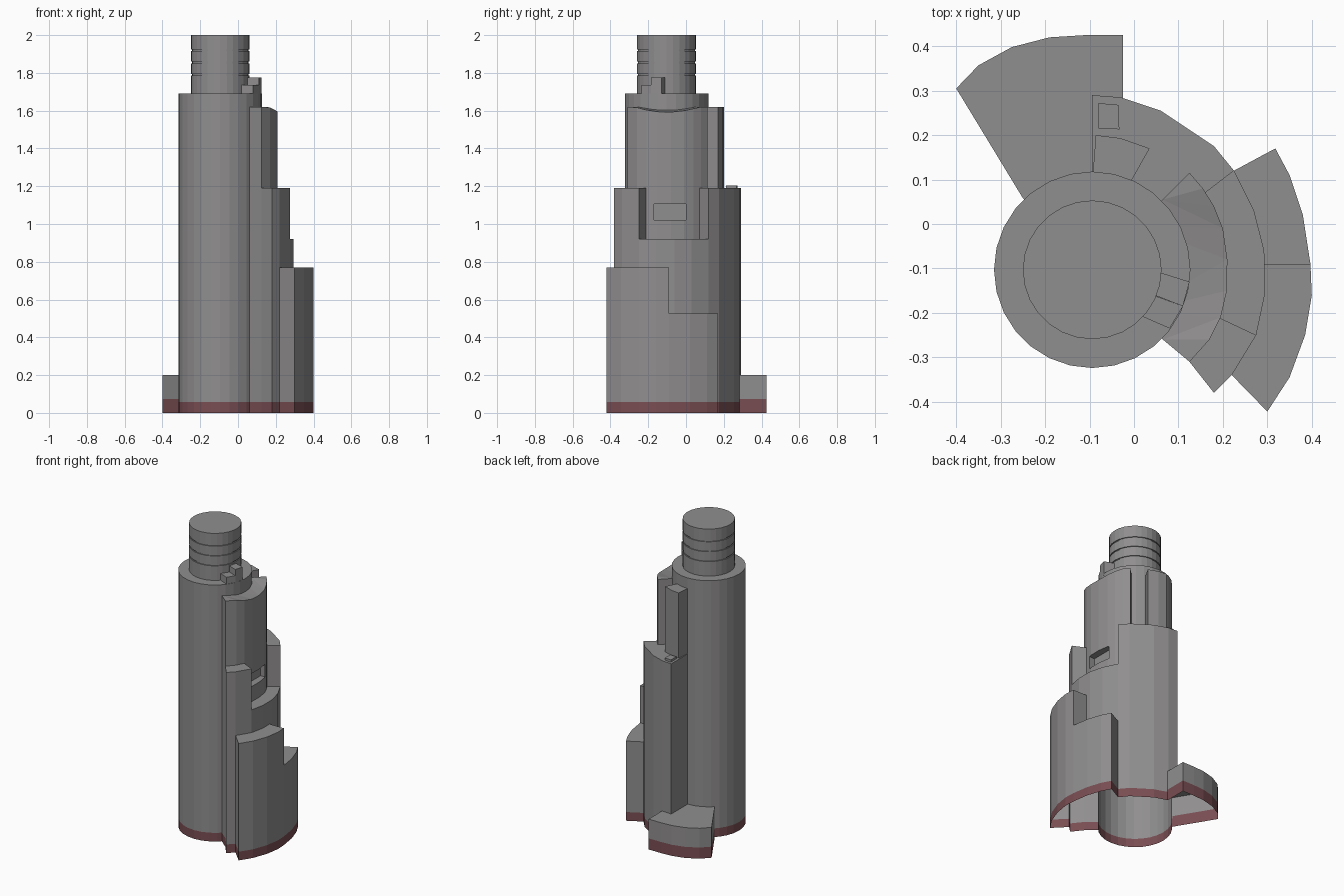
import bpy, bmesh, math
from mathutils import Vector

if "Cube" in bpy.data.objects:
    bpy.data.objects.remove(bpy.data.objects["Cube"], do_unlink=True)

CX, CY = -0.094, -0.103
ROOF = 1.69


def material(name, rgb):
    m = bpy.data.materials.new(name)
    m.use_nodes = True
    m.diffuse_color = (*rgb, 1)
    m.node_tree.nodes["Principled BSDF"].inputs["Base Color"].default_value = (*rgb, 1)
    return m


grey = material("stone grey", (0.28, 0.272, 0.272))
red = material("base dark red", (0.19, 0.075, 0.085))


def add_object(name, bm):
    bmesh.ops.recalc_face_normals(bm, faces=bm.faces)
    mesh = bpy.data.meshes.new(name)
    bm.to_mesh(mesh)
    bm.free()
    mesh.materials.append(grey)
    ob = bpy.data.objects.new(name, mesh)
    bpy.context.collection.objects.link(ob)
    return ob


def prism(name, outline, z0, z1, dip=None):
    """Upright block from a plan outline; dip lowers chosen top corners."""
    bm = bmesh.new()
    base = bm.faces.new([bm.verts.new((x, y, z0)) for x, y in outline])
    new = bmesh.ops.extrude_face_region(bm, geom=[base])["geom"]
    for v in new:
        if isinstance(v, bmesh.types.BMVert):
            v.co.z = z1 - (dip(v.co) if dip else 0)
    if dip:
        bmesh.ops.triangulate(bm, faces=bm.faces)
    return add_object(name, bm)


def circle(r, n=28):
    return [(CX + r * math.cos(2 * math.pi * i / n),
             CY + r * math.sin(2 * math.pi * i / n)) for i in range(n)]


# Main shaft and the stepped wings wrapped around it
body = prism("tower_body", circle(0.221), -0.1, ROOF)
wings = [
    ("inner_wing", 1.62, [(0, -0.2), (0.065, -0.26), (0.125, -0.31), (0.17, -0.26),
                          (0.195, -0.21), (0.209, -0.15), (0.21, -0.08), (0.2, -0.01),
                          (0.18, 0.04), (0.155, 0.08), (0.125, 0.115), (0.065, 0.055), (0, 0)]),
    ("back_pier", 1.62, [(-0.08, 0.05), (-0.092, 0.12), (-0.086, 0.2), (-0.03, 0.193),
                         (0.035, 0.17), (-0.01, 0.09)]),
    ("back_wing", 1.19, [(-0.095, 0), (-0.095, 0.29), (-0.03, 0.285), (0.06, 0.255),
                         (0.18, 0.175), (0.225, 0.12), (0.16, 0.07), (0.1, 0.02)]),
    ("front_wing", 1.19, [(0.1, -0.2), (0.124, -0.309), (0.18, -0.38), (0.22, -0.34),
                          (0.275, -0.25), (0.19, -0.21)]),
    ("ledge", 0.92, [(0.1, -0.22), (0.2, -0.28), (0.275, -0.25), (0.294, -0.16),
                     (0.293, -0.06), (0.27, 0.03), (0.225, 0.12), (0.15, 0.09)]),
    ("outer_wing", 0.77, [(0.2, -0.3), (0.22, -0.34), (0.3, -0.422), (0.35, -0.345),
                          (0.385, -0.25), (0.4, -0.16), (0.397, -0.09), (0.25, -0.09)]),
    ("outer_low_wing", 0.525, [(0.2, -0.12), (0.3, -0.13), (0.397, -0.09), (0.38, 0.02),
                               (0.35, 0.11), (0.318, 0.17), (0.225, 0.12), (0.18, 0.08)]),
    ("back_porch", 0.2, [(-0.2, 0), (-0.25, 0.058), (-0.4, 0.305), (-0.35, 0.357),
                         (-0.275, 0.398), (-0.19, 0.42), (-0.11, 0.425), (-0.025, 0.425),
                         (-0.025, 0.25), (-0.07, 0.05)]),
]


def combine(tool, operation):
    mod = body.modifiers.new(tool.name, "BOOLEAN")
    mod.operation = operation
    mod.solver = "EXACT"
    mod.object = tool
    tool.hide_render = True


tools = []
for i, (name, top, outline) in enumerate(wings):
    scoop = None
    if name == "inner_wing":
        scoop = lambda co: 0.028 * max(0, 1 - (abs(co.y + 0.1) / 0.17) ** 2) * (co.x > 0.1)
    tools.append(prism(name, outline, -0.11 - 0.01 * i, top, scoop))
    combine(tools[-1], "UNION")

# Recessed window
window = [(0.165, -0.17), (0.3, -0.17), (0.3, 0), (0.165, 0)]
tools.append(prism("window_cutter", window, 1.02, 1.105))
combine(tools[-1], "DIFFERENCE")

# Bake the joined shell and drop the helpers
bpy.context.view_layer.update()
baked = body.evaluated_get(bpy.context.evaluated_depsgraph_get())
bm = bmesh.new()
bm.from_mesh(baked.to_mesh())
body.modifiers.clear()
for tool in tools:
    bpy.data.objects.remove(tool, do_unlink=True)


def slice_at(z, clear=False):
    bmesh.ops.bisect_plane(bm, geom=bm.verts[:] + bm.edges[:] + bm.faces[:],
                           plane_co=(0, 0, z), plane_no=(0, 0, 1), clear_inner=clear)


# Open underside, then the red base band, taller on the porch
body.data.materials.append(red)
slice_at(0, clear=True)
slice_at(0.057)
slice_at(0.073)
for f in bm.faces:
    c = f.calc_center_median()
    porch = c.x < -0.02 and c.y > 0.06 and (c.xy - Vector((CX, CY))).length > 0.225
    f.material_index = int(c.z < (0.073 if porch else 0.057))
bm.to_mesh(body.data)
bm.free()

# Grooved drum on the roof
bm = bmesh.new()
R, GROOVE = 0.156, 0.15
profile = [(R, ROOF - 0.01)]
for z in (1.79, 1.855, 1.92):
    profile += [(R, z - 0.004), (GROOVE, z - 0.004), (GROOVE, z + 0.004), (R, z + 0.004)]
profile.append((R, 2.0))
rings = [[bm.verts.new((x, y, z)) for x, y in circle(r)] for r, z in profile]
for a, b in zip(rings, rings[1:]):
    for i in range(len(a)):
        j = (i + 1) % len(a)
        bm.faces.new((a[i], a[j], b[j], b[i]))
bm.faces.new(rings[-1])
bm.faces.new(rings[0][::-1])
add_object("roof_drum", bm)

# Small blocks on the roof and the back wing
prism("roof_block_tall", [(0.03, -0.1), (0.125, -0.13), (0.11, -0.185), (0.02, -0.15)],
      ROOF - 0.01, 1.775)
prism("roof_block_low", [(0.03, -0.155), (0.11, -0.185), (0.08, -0.235), (0, -0.2)],
      ROOF - 0.01, 1.735)
prism("wing_hatch", [(-0.08, 0.215), (-0.033, 0.213), (-0.035, 0.268), (-0.08, 0.272)],
      1.18, 1.205)
